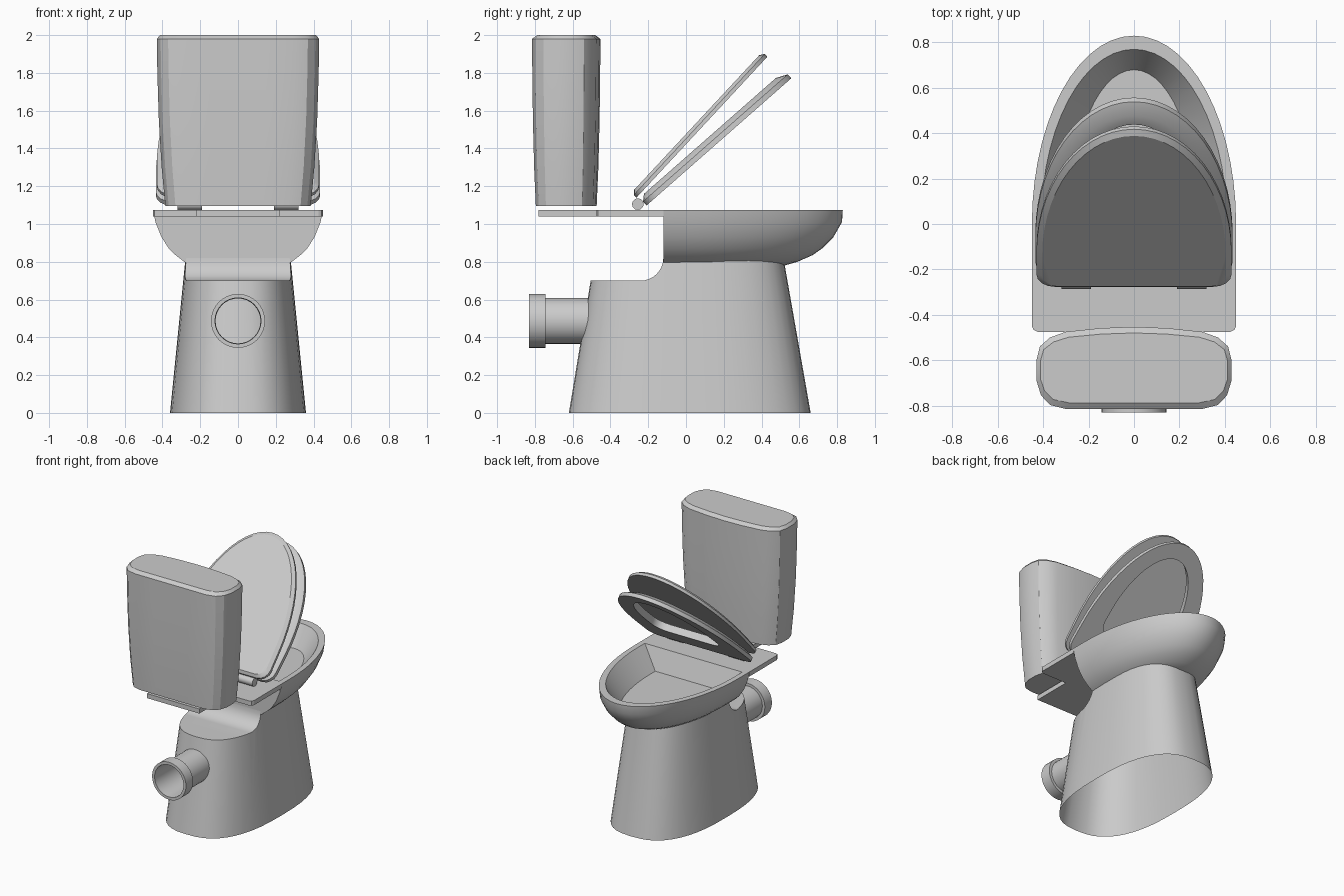
import bpy, bmesh, math
from mathutils import Vector

if "Cube" in bpy.data.objects:
    bpy.data.objects.remove(bpy.data.objects["Cube"])


def finish(name, bm):
    bmesh.ops.remove_doubles(bm, verts=bm.verts, dist=1e-4)
    bmesh.ops.recalc_face_normals(bm, faces=bm.faces)
    me = bpy.data.meshes.new(name)
    bm.to_mesh(me)
    bm.free()
    ob = bpy.data.objects.new(name, me)
    bpy.context.collection.objects.link(ob)
    return ob


def smooth(ob, angle=32):
    bpy.ops.object.select_all(action='DESELECT')
    ob.select_set(True)
    bpy.context.view_layer.objects.active = ob
    bpy.ops.object.shade_smooth_by_angle(angle=math.radians(angle))


def loft(name, rings, cap_start=True, cap_end=True, loop=False):
    """Skin a list of equally long closed rings."""
    bm = bmesh.new()
    vs = [[bm.verts.new(p) for p in r] for r in rings]
    n = len(vs[0])
    pairs = list(zip(vs, vs[1:])) + ([(vs[-1], vs[0])] if loop else [])
    for a, b in pairs:
        for i in range(n):
            j = (i + 1) % n
            bm.faces.new((a[i], a[j], b[j], b[i]))
    if cap_start and not loop:
        bm.faces.new(vs[0])
    if cap_end and not loop:
        bm.faces.new(vs[-1])
    return finish(name, bm)


def u_ring(z, hw, back, mid, tip, r=0.0, n=28):
    """U outline: straight back with corner radius r, half-ellipse front."""
    pts = []
    for i in range(5):
        a = -math.pi / 2 + i * math.pi / 8
        pts.append((hw - r + r * math.cos(a), back + r + r * math.sin(a)))
    for i in range(n + 1):
        a = math.pi * i / n
        pts.append((hw * math.cos(a), mid + (tip - mid) * math.sin(a)))
    pts += [(-x, y) for x, y in reversed(pts[:5])]
    return [Vector((x, y, z)) for x, y in pts]


def super_ring(z, hw, y0, y1, e=2.6, n=44):
    """Superellipse outline between y0 and y1."""
    c, h = (y0 + y1) / 2, (y1 - y0) / 2
    def f(v):
        return math.copysign(abs(v) ** (2 / e), v)
    return [Vector((hw * f(math.cos(t)), c + h * f(math.sin(t)), z))
            for t in (2 * math.pi * i / n for i in range(n))]


# pedestal, with the rear shelf cut away and the bottom left open
pedestal = loft("pedestal", [super_ring(0, .36, -.62, .66),
                             super_ring(.82, .278, -.485, .516)])
step = [(-.9, .70), (-.24, .70)]
step += [(-.24 + .12 * math.sin(a), .82 - .12 * math.cos(a))
         for a in (math.pi / 2 * i / 8 for i in range(1, 9))]
step += [(-.12, 1.0), (-.9, 1.0)]
cutter = loft("shelf_cutter", [[Vector((x, y, z)) for y, z in step] for x in (-.6, .6)])
mod = pedestal.modifiers.new("shelf", 'BOOLEAN')
mod.operation, mod.solver, mod.object = 'DIFFERENCE', 'EXACT', cutter
bpy.context.view_layer.objects.active = pedestal
bpy.ops.object.modifier_apply(modifier=mod.name)
bpy.data.objects.remove(cutter)
bm = bmesh.new()
bm.from_mesh(pedestal.data)
base = [f for f in bm.faces if all(v.co.z < .001 for v in f.verts)]
bmesh.ops.delete(bm, geom=base, context='FACES')
bm.to_mesh(pedestal.data)
bm.free()
smooth(pedestal)

# bowl: outer shell, rim and inner basin
outer = [(.78, .24, .52), (.80, .285, .59), (.835, .33, .67), (.87, .366, .72),
         (.93, .405, .78), (1.01, .437, .826), (1.075, .45, .83)]
rings = [u_ring(z, hw, -.12, 0, tip) for z, hw, tip in outer]
rings += [u_ring(1.075, .41, -.09, 0, .77), u_ring(.92, .28, -.03, .03, .68)]
smooth(loft("bowl", rings))

# deck plate behind the bowl, narrowing under the tank
half = [(.45, -.12), (.45, -.45), (.442, -.467), (.425, -.475),
        (.22, -.475), (.22, -.78)]
deck = half + [(-x, y) for x, y in reversed(half)]
loft("deck_plate", [[Vector((x, y, z)) for x, y in deck] for z in (1.04, 1.075)])

# water tank with a bevelled top
half = [(0, -.815), (.15, -.815), (.30, -.815), (.37, -.798), (.41, -.755),
        (.43, -.69), (.43, -.60), (.415, -.54), (.37, -.50), (.30, -.475),
        (.15, -.459), (0, -.453)]
tank_outline = half + [(-x, y) for x, y in half[-2:0:-1]]
levels = [(1.095, .895, .89), (1.3, .94, .94), (1.55, .975, .975), (1.8, .993, .993),
          (1.98, 1, 1), (2.0, .96, .85)]
smooth(loft("tank", [[Vector((x * sx, -.634 + (y + .634) * sy, z))
                      for x, y in tank_outline] for z, sx, sy in levels]), 25)

# seat ring, raised on its hinge
seat = loft("seat", [u_ring(0, .435, 0, .22, 1.02, .08),
                     u_ring(.028, .435, 0, .22, 1.02, .08),
                     u_ring(.055, .39, .03, .22, .96, .07),
                     u_ring(.055, .285, .2, .38, .91, .09),
                     u_ring(0, .275, .21, .38, .90, .09)], loop=True)
seat.location = (0, -.209, 1.098)
seat.rotation_euler.x = math.radians(41.3)
smooth(seat)

# seat cover, raised a little further
cover = loft("seat_cover", [u_ring(0, .43, 0, .22, 1.017, .08),
                            u_ring(.02, .43, 0, .22, 1.02, .08),
                            u_ring(.037, .405, .02, .22, .995, .07)])
cover.location = (0, -.262, 1.14)
cover.rotation_euler.x = math.radians(47.1)
smooth(cover)


def y_circle(r, y, n=32):
    return [Vector((r * math.cos(t), y, .487 + r * math.sin(t)))
            for t in (2 * math.pi * i / n for i in range(n))]


# hinge barrels
for side, sx in (("left", -1), ("right", 1)):
    barrel = [[Vector((sx * x, -.255 + .031 * math.cos(t), 1.105 + .031 * math.sin(t)))
               for t in (2 * math.pi * i / 12 for i in range(12))] for x in (.19, .32)]
    smooth(loft("hinge_" + side, barrel))

# hollow outlet pipe with a collar
pipe = [(.122, -.45), (.122, -.745), (.143, -.745), (.143, -.83), (.122, -.83),
        (.119, -.75), (.119, -.5)]
smooth(loft("outlet_pipe", [y_circle(r, y) for r, y in pipe], cap_start=False))
